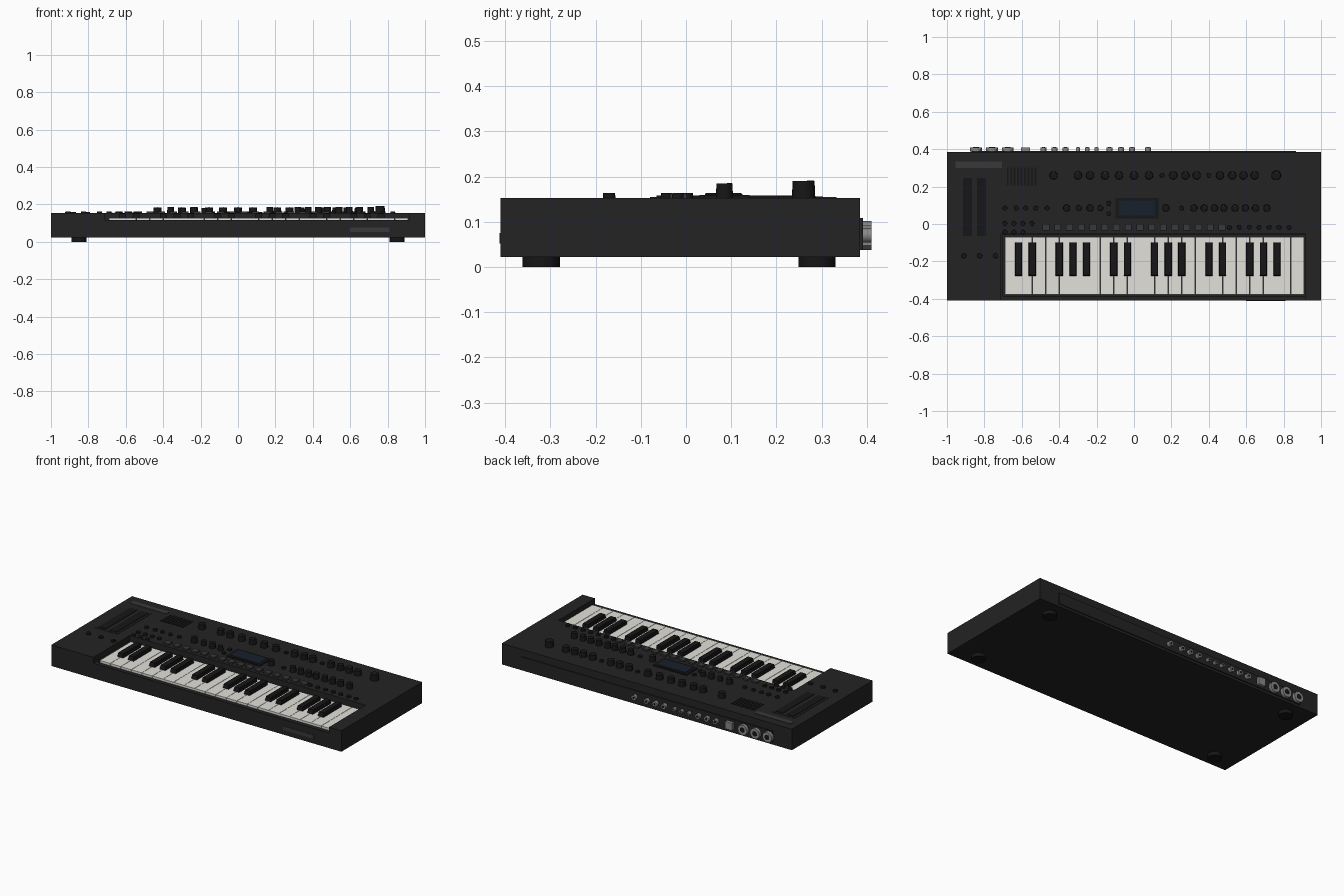
import bpy, bmesh, math
from mathutils import Matrix, Vector

if "Cube" in bpy.data.objects:
    bpy.data.objects.remove(bpy.data.objects["Cube"])

TOP = 0.153


def mat(name, c):
    m = bpy.data.materials.new(name)
    m.diffuse_color = (*c, 1)
    m.use_nodes = True
    m.node_tree.nodes["Principled BSDF"].inputs["Base Color"].default_value = m.diffuse_color
    return m


BODY = mat("charcoal", (0.017, 0.017, 0.018))
DARK = mat("black", (0.008, 0.008, 0.009))
IVORY = mat("ivory", (0.76, 0.75, 0.70))
GREY = mat("plate_grey", (0.04, 0.04, 0.043))
METAL = mat("metal", (0.25, 0.25, 0.26))
SCREEN = mat("screen_blue", (0.008, 0.014, 0.024))


class Part:
    """Collects boxes and cylinders into one named object."""
    def __init__(self, name, material):
        self.name, self.material, self.bm = name, material, bmesh.new()

    def box(self, x0, x1, y0, y1, z0, z1):
        size, mid = Vector((x1-x0, y1-y0, z1-z0)), Vector((x0+x1, y0+y1, z0+z1))/2
        return bmesh.ops.create_cube(self.bm, size=1, matrix=Matrix.Translation(mid)
                                     @ Matrix.Diagonal((*size, 1)))["verts"]

    def cyl(self, x, y, z0, z1, r, taper=1.0, sides=24):
        bmesh.ops.create_cone(self.bm, cap_ends=True, segments=sides, radius1=r, radius2=r*taper,
                              depth=z1-z0, matrix=Matrix.Translation((x, y, (z0+z1)/2)))

    def rod(self, x, z, y0, y1, r, sides=20):
        bmesh.ops.create_cone(self.bm, cap_ends=True, segments=sides, radius1=r, radius2=r, depth=y1-y0,
                              matrix=Matrix.Translation((x, (y0+y1)/2, z)) @ Matrix.Rotation(math.pi/2, 4, 'X'))

    def done(self, smooth=False):
        me = bpy.data.meshes.new(self.name)
        self.bm.to_mesh(me)
        self.bm.free()
        ob = bpy.data.objects.new(self.name, me)
        bpy.context.collection.objects.link(ob)
        me.materials.append(self.material)
        if smooth:
            bpy.ops.object.select_all(action='DESELECT')
            ob.select_set(True)
            bpy.context.view_layer.objects.active = ob
            bpy.ops.object.shade_smooth_by_angle()
        return ob


# Case, with an open-fronted key opening and a deeper key well
p = Part("case", BODY)
p.box(-1, 1, -0.41, 0.385, 0.022, TOP)
case = p.done()
for name, dims in (("opening_cutter", (-0.71, 0.915, -0.5, -0.052, 0.117, 0.3)),
                   ("key_well_cutter", (-0.70, 0.913, -0.384, -0.06, 0.09, 0.3))):
    p = Part(name, BODY)
    p.box(*dims)
    cutter = p.done()
    cutter.hide_render = True
    cutter.hide_set(True)
    m = case.modifiers.new(name, 'BOOLEAN')
    m.operation, m.object, m.solver = 'DIFFERENCE', cutter, 'EXACT'
    bpy.context.view_layer.objects.active = case
    bpy.ops.object.modifier_apply(modifier=name)
    bpy.data.objects.remove(cutter)

# Feet
p = Part("feet", DARK)
for x in (-0.85, 0.85):
    for y in (-0.32, 0.29):
        p.cyl(x, y, 0, 0.024, 0.041)
p.done(True)

# White and black keys, 22 naturals over three octaves
X0, W = -0.69, 1.6/22
p = Part("white_keys", IVORY)
for i in range(22):
    p.box(X0+i*W+0.001, X0+(i+1)*W-0.001, -0.377, -0.07, 0.095, 0.127)
p.done()
p = Part("black_keys", DARK)
for i in range(1, 22):
    if i % 7 in (1, 2, 4, 5, 6):
        x = X0+i*W
        for v in p.box(x-0.02, x+0.02, -0.28, -0.10, 0.12, 0.151):
            if v.co.z > 0.14:
                v.co.x = x+(v.co.x-x)*0.85
                if v.co.y < -0.2:
                    v.co.y += 0.008
p.done()

# Rotary knobs in two rows, with pointer ridges
knobs = [(x, 0.26, 0.022, 0.184) for x in (-0.43, -0.30, -0.235, -0.155, -0.08, 0, 0.08, 0.21, 0.275,
                                           0.335, 0.46, 0.525, 0.585, 0.645)]
knobs += [(x, 0.085, 0.019, 0.185) for x in (-0.36, -0.235, 0.17, 0.32, 0.375, 0.43, 0.48,
                                             0.54, 0.595, 0.65, 0.71)]
knobs += [(-0.295, 0.085, 0.016, 0.18), (-0.18, 0.085, 0.016, 0.18), (0.76, 0.26, 0.026, 0.19)]
p, q = Part("knobs", DARK), Part("knob_pointers", GREY)
for x, y, r, z in knobs:
    p.cyl(x, y, TOP-0.001, z, r, 0.93)
    q.box(x-0.0015, x+0.0015, y+r*0.3, y+r*0.9, z-0.002, z+0.0008)
p.done(True)
q.done()

# Small round buttons and trimmers
p = Part("round_buttons", DARK)
spots = [(x, 0.26) for x in (0.15, 0.40)]
spots += [(x, 0.085) for x in (-0.69, -0.63, -0.58, -0.525, -0.465, 0.255)]
spots += [(-0.135, 0.11), (-0.135, 0.055)]
spots += [(-0.69+i*0.048, y) for y in (0.003, -0.043) for i in range(4 if y > 0 else 3)]
spots += [(0.51+i*0.053, -0.018) for i in range(7)]
for x, y in spots:
    p.cyl(x, y, TOP-0.001, 0.163, 0.013, 0.95, 16)
for x in (-0.91, -0.825, -0.74):
    p.cyl(x, -0.17, TOP-0.001, 0.163, 0.014, 0.95, 16)
p.done(True)

# Sixteen step buttons
p = Part("step_buttons", GREY)
for i in range(16):
    x = -0.47+i*0.0627
    p.box(x-0.018, x+0.018, -0.035, 0.001, TOP-0.001, 0.162)
p.done()

# Display
p = Part("display_frame", DARK)
p.box(-0.10, 0.13, 0.03, 0.14, TOP-0.001, 0.159)
p.done()
p = Part("display_screen", SCREEN)
p.box(-0.082, 0.112, 0.045, 0.125, 0.157, 0.161)
p.done()

# Touch strips with their surround
p = Part("strip_surround", BODY)
p.box(-0.93, -0.775, -0.08, 0.26, TOP-0.001, 0.155)
p.done()
p = Part("touch_strips", DARK)
for x in (-0.89, -0.815):
    p.box(x-0.025, x+0.025, -0.065, 0.245, 0.153, 0.158)
p.done()

# Slatted grille
p = Part("grille", DARK)
for i in range(9):
    x = -0.675+i*0.0185
    p.box(x-0.005, x+0.005, 0.205, 0.303, TOP-0.001, 0.156)
p.done()

# Blank plates on the top and the front
p = Part("blank_plates", GREY)
p.box(-0.955, -0.705, 0.30, 0.333, TOP-0.001, 0.155)
p.box(0.60, 0.81, -0.412, -0.405, 0.052, 0.075)
p.done()

# Rear connector panel
p = Part("rear_panel", BODY)
p.box(-0.87, 0.865, 0.38, 0.391, 0.037, 0.108)
p.done()

# Rear connectors: large round, square, then small jacks
p, q = Part("rear_connectors", METAL), Part("connector_holes", DARK)
jacks = [(x, 0.032) for x in (-0.845, -0.76, -0.675)]
jacks += [(x, 0.016) for x in (-0.485, -0.425, -0.365, -0.13, -0.07, -0.01, 0.075)]
jacks += [(x, 0.011) for x in (-0.30, -0.25, -0.20)]
for x, r in jacks:
    p.rod(x, 0.07, 0.388, 0.41, r)
    q.rod(x, 0.07, 0.40, 0.4105, r*0.5)
p.box(-0.603, -0.557, 0.388, 0.41, 0.047, 0.093)
p.done(True)
q.done(True)
